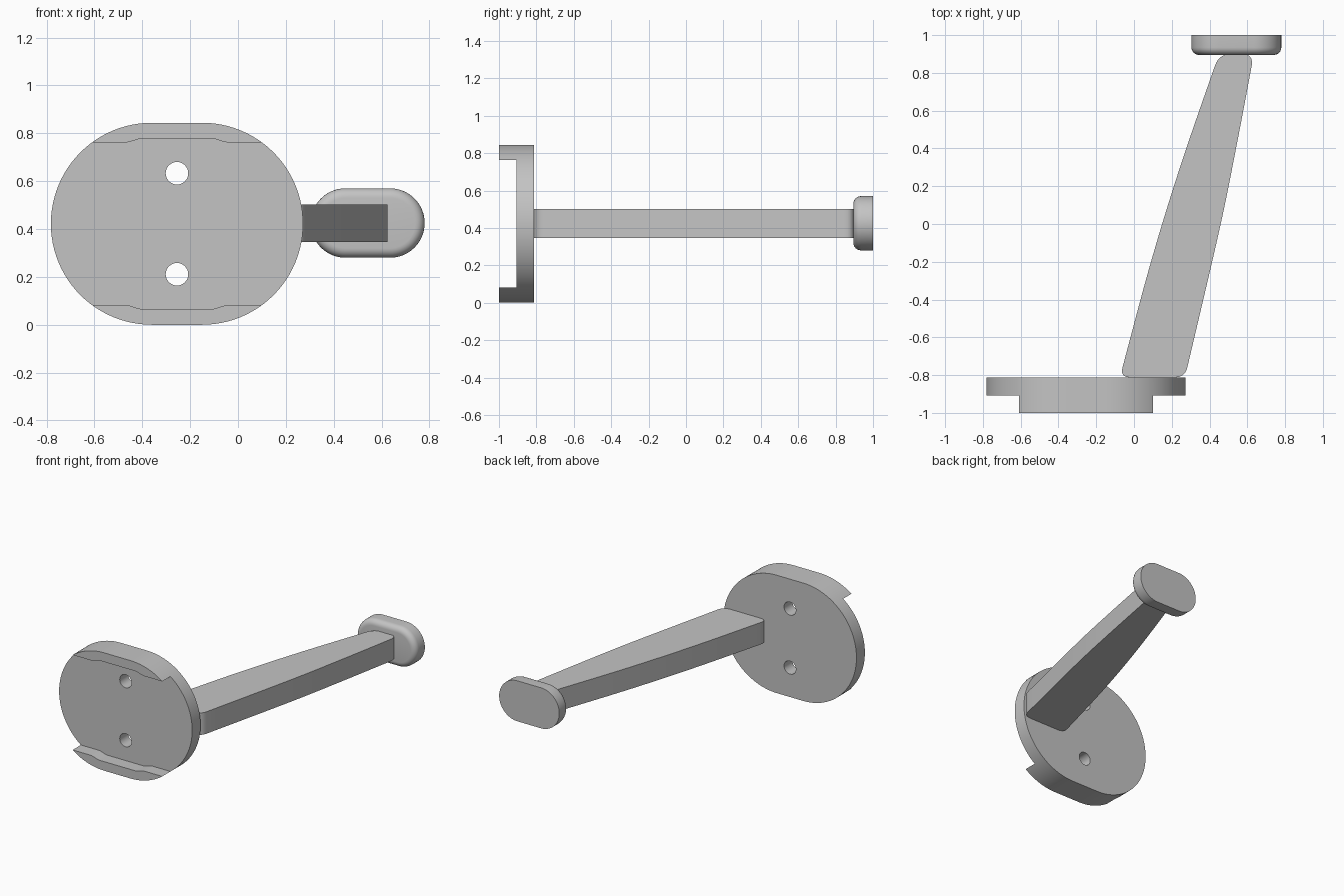
import bpy, bmesh, math
from mathutils import Vector

if "Cube" in bpy.data.objects:
    bpy.data.objects.remove(bpy.data.objects["Cube"], do_unlink=True)

GREY = 0.55
mat = bpy.data.materials.new("plain grey")
mat.use_nodes = True
mat.diffuse_color = (GREY, GREY, GREY, 1)
mat.node_tree.nodes["Principled BSDF"].inputs["Base Color"].default_value = (GREY, GREY, GREY, 1)


def prism(name, outline, axis, low, high):
    """Extrude a 2D outline along y (outline is x, z) or z (outline is x, y)."""
    place = (lambda u, v, w: (u, w, v)) if axis == "y" else (lambda u, v, w: (u, v, w))
    bm = bmesh.new()
    base = bm.faces.new([bm.verts.new(place(u, v, low)) for u, v in outline])
    new = bmesh.ops.extrude_face_region(bm, geom=[base])["geom"]
    bmesh.ops.translate(bm, vec=place(0, 0, high - low),
                        verts=[g for g in new if isinstance(g, bmesh.types.BMVert)])
    bmesh.ops.recalc_face_normals(bm, faces=bm.faces)
    mesh = bpy.data.meshes.new(name)
    bm.to_mesh(mesh)
    bm.free()
    obj = bpy.data.objects.new(name, mesh)
    bpy.context.collection.objects.link(obj)
    mesh.materials.append(mat)
    return obj


def stadium(cx, cz, half_flat, r, n=32):
    """Outline of two half circles joined by straight edges."""
    pts = []
    for side, start in ((1, -90), (-1, 90)):
        for i in range(n + 1):
            a = math.radians(start + 180 * i / n)
            pts.append((cx + side * half_flat + r * math.cos(a), cz + r * math.sin(a)))
    return pts


def rounded(p, before, after, r, n=8):
    """Round corner p with a quadratic curve."""
    p, before, after = Vector(p), Vector(before), Vector(after)
    a = p + (before - p).normalized() * r
    b = p + (after - p).normalized() * r
    return [tuple(a.lerp(p, i / n).lerp(p.lerp(b, i / n), i / n)) for i in range(n + 1)]


def cut(obj, cutter):
    mod = obj.modifiers.new("cut", "BOOLEAN")
    mod.object = cutter
    mod.solver = "EXACT"
    cutter.hide_render = True
    apply_modifier(obj, mod)
    bpy.data.objects.remove(cutter, do_unlink=True)


def activate(obj):
    bpy.ops.object.select_all(action="DESELECT")
    obj.select_set(True)
    bpy.context.view_layer.objects.active = obj


def apply_modifier(obj, mod):
    activate(obj)
    bpy.ops.object.modifier_apply(modifier=mod.name)


def smooth(obj, angle=30):
    activate(obj)
    bpy.ops.object.shade_smooth_by_angle(angle=math.radians(angle))


# Mounting plate, with a wide channel across its front that leaves two lips
CX, CZ = -0.255, 0.422
plate = prism("mounting_plate", stadium(CX, CZ, 0.105, 0.422, 48), "y", -1, -0.812)
half = [(-0.7, 0.34), (-0.215, 0.34)]
for i in range(1, 9):
    t = i / 8
    half.append((-0.215 + 0.075 * t, 0.34 + 0.017 * t * t * (3 - 2 * t)))
upper = half + [(-x, z) for x, z in reversed(half)]
channel = upper + [(x, -z) for x, z in reversed(upper)]
cut(plate, prism("channel_cutter", [(CX + x, CZ + z) for x, z in channel], "y", -1.1, -0.907))

# Two screw holes
for side in (-1, 1):
    cut(plate, prism("hole_cutter", stadium(CX, CZ + side * 0.211, 0.0001, 0.047, 16), "y", -1.1, -0.7))
smooth(plate)

# Tapered arm with gently bowed sides and rounded corners
left = [(-0.075, -0.812), (0.09, -0.2), (0.25, 0.32), (0.45, 0.9)]
right = [(0.635, 0.9), (0.54, 0.40), (0.45, -0.04), (0.27, -0.812)]


def bow(side, n=12):
    """Smooth curve through the inner points of one arm edge."""
    p = [Vector(q) for q in side]
    p = [p[0] * 2 - p[1]] + p + [p[-1] * 2 - p[-2]]
    out = []
    for k in range(1, len(p) - 2):
        a, b, c, d = p[k - 1:k + 3]
        for i in range(n):
            t = i / n
            out.append(0.5 * (2 * b + (c - a) * t + (2 * a - 5 * b + 4 * c - d) * t * t
                              + (3 * b - a - 3 * c + d) * t ** 3))
    return [tuple(q) for q in out[2:-1]]


arm_outline = (rounded(left[0], right[-1], left[1], 0.055) + bow(left)
               + rounded(left[-1], left[-2], right[0], 0.065)
               + rounded(right[0], left[-1], right[1], 0.065) + bow(right)
               + rounded(right[-1], right[-2], left[0], 0.055))
arm = prism("arm", arm_outline, "z", 0.345, 0.502)
smooth(arm)

# End stop: pill-shaped pad, rounded on the side that meets the arm
pad = prism("end_pad", stadium(0.542, 0.425, 0.093, 0.145), "y", 0.895, 1)
bm = bmesh.new()
bm.from_mesh(pad.data)
rim = [e for e in bm.edges if all(v.co.y < 0.9 for v in e.verts)]
bmesh.ops.bevel(bm, geom=rim, offset=0.04, segments=6, profile=0.5, affect="EDGES")
bm.to_mesh(pad.data)
bm.free()
smooth(pad)
